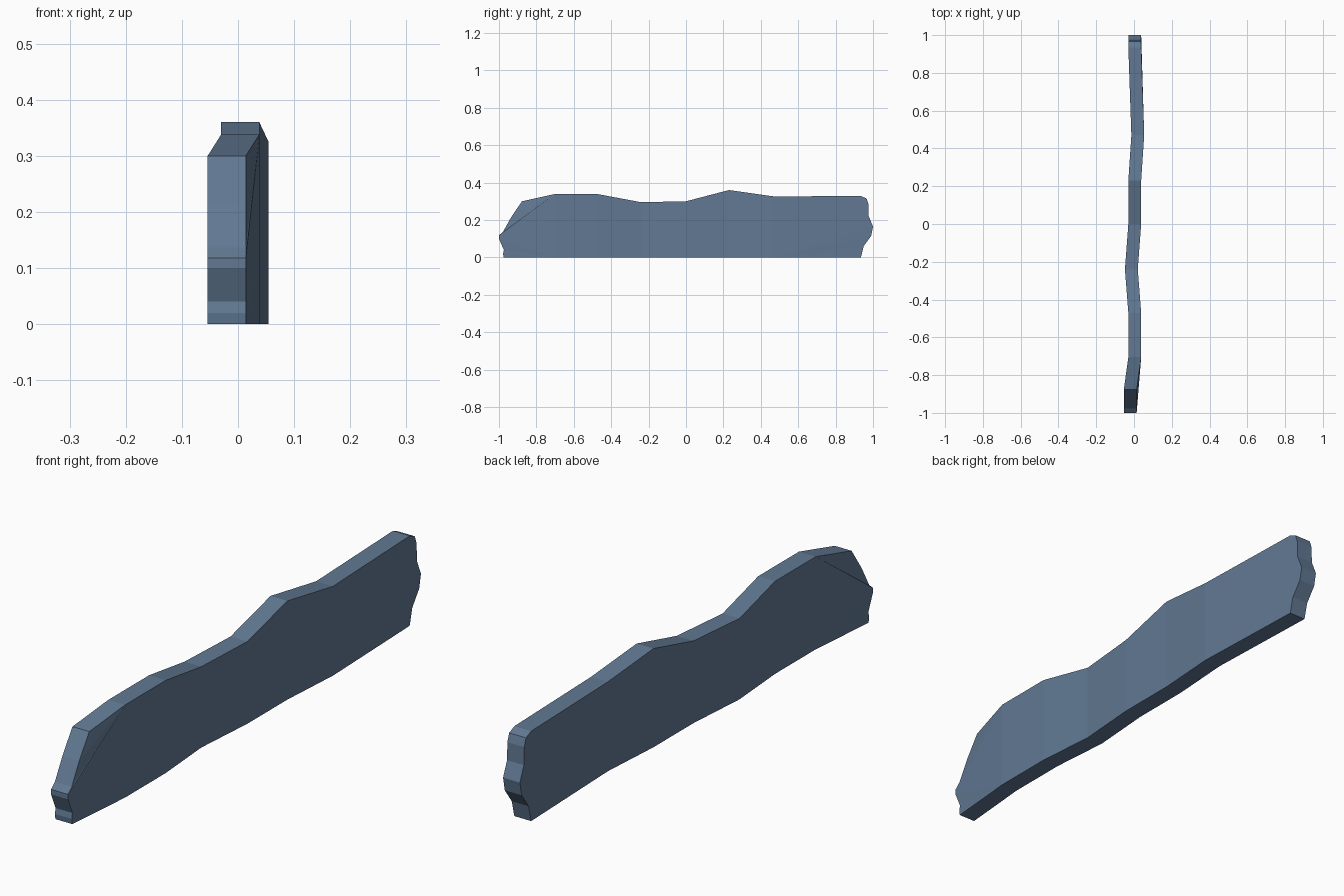
import bpy, bmesh

if "Cube" in bpy.data.objects:
    bpy.data.objects.remove(bpy.data.objects["Cube"])

HALF = 0.034  # half the wall thickness

# Ragged ends as (y, z), bottom to top, each end at one x offset
left_x, right_x = -0.02, 0.004
left_end = [(-0.975, 0), (-0.978, 0.02), (-0.974, 0.04), (-1.0, 0.10), (-1.0, 0.118),
            (-0.978, 0.137), (-0.935, 0.215), (-0.877, 0.30)]
right_end = [(0.935, 0), (0.95, 0.06), (0.99, 0.115), (1.0, 0.165), (0.977, 0.22),
             (0.975, 0.285), (0.965, 0.315), (0.935, 0.328)]
# Wavy middle: y, x offset, top height
columns = [(-0.705, 0.004, 0.338), (-0.47, 0.004, 0.338), (-0.24, -0.014, 0.295),
           (0, 0.004, 0.30), (0.23, 0.004, 0.36), (0.47, 0.02, 0.326)]

bm = bmesh.new()


def side(offset):
    """One face of the wall: strips of bottom-to-top vertex columns."""
    def v(x, y, z):
        return bm.verts.new((x + offset, y, z))
    strips = [[v(left_x, y, z) for y, z in left_end]]
    strips += [[v(x, y, 0), v(x, y, h)] for y, x, h in columns]
    strips += [[v(right_x, y, z) for y, z in right_end]]
    return strips


def fill(a, b):
    """Fan a ragged end onto its straight neighbour, or join two columns."""
    if len(a) == len(b):
        bm.faces.new((a[0], b[0], b[1], a[1]))
        return
    end, col = (a, b) if len(a) > 2 else (b, a)
    mid = len(end) // 2
    for i in range(len(end) - 1):
        bm.faces.new((end[i], end[i + 1], col[0] if i < mid else col[1]))
    bm.faces.new((col[0], col[1], end[mid]))


def outline(s):
    return ([c[0] for c in s] + s[-1][1:] + [c[-1] for c in s[-2:0:-1]]
            + s[0][:0:-1])


sides = [side(-HALF), side(HALF)]
for s in sides:
    for a, b in zip(s, s[1:]):
        fill(a, b)

# Rim joining both faces
p, q = outline(sides[0]), outline(sides[1])
for i in range(len(p)):
    j = (i + 1) % len(p)
    bm.faces.new((p[i], p[j], q[j], q[i]))
bmesh.ops.recalc_face_normals(bm, faces=bm.faces)

mesh = bpy.data.meshes.new("wavy_wall")
bm.to_mesh(mesh)
bm.free()
slate = bpy.data.materials.new("slate blue")
slate.diffuse_color = (0.12, 0.19, 0.29, 1)
slate.use_nodes = True
slate.node_tree.nodes["Principled BSDF"].inputs["Base Color"].default_value = slate.diffuse_color
mesh.materials.append(slate)
bpy.context.collection.objects.link(bpy.data.objects.new("wavy_wall", mesh))
